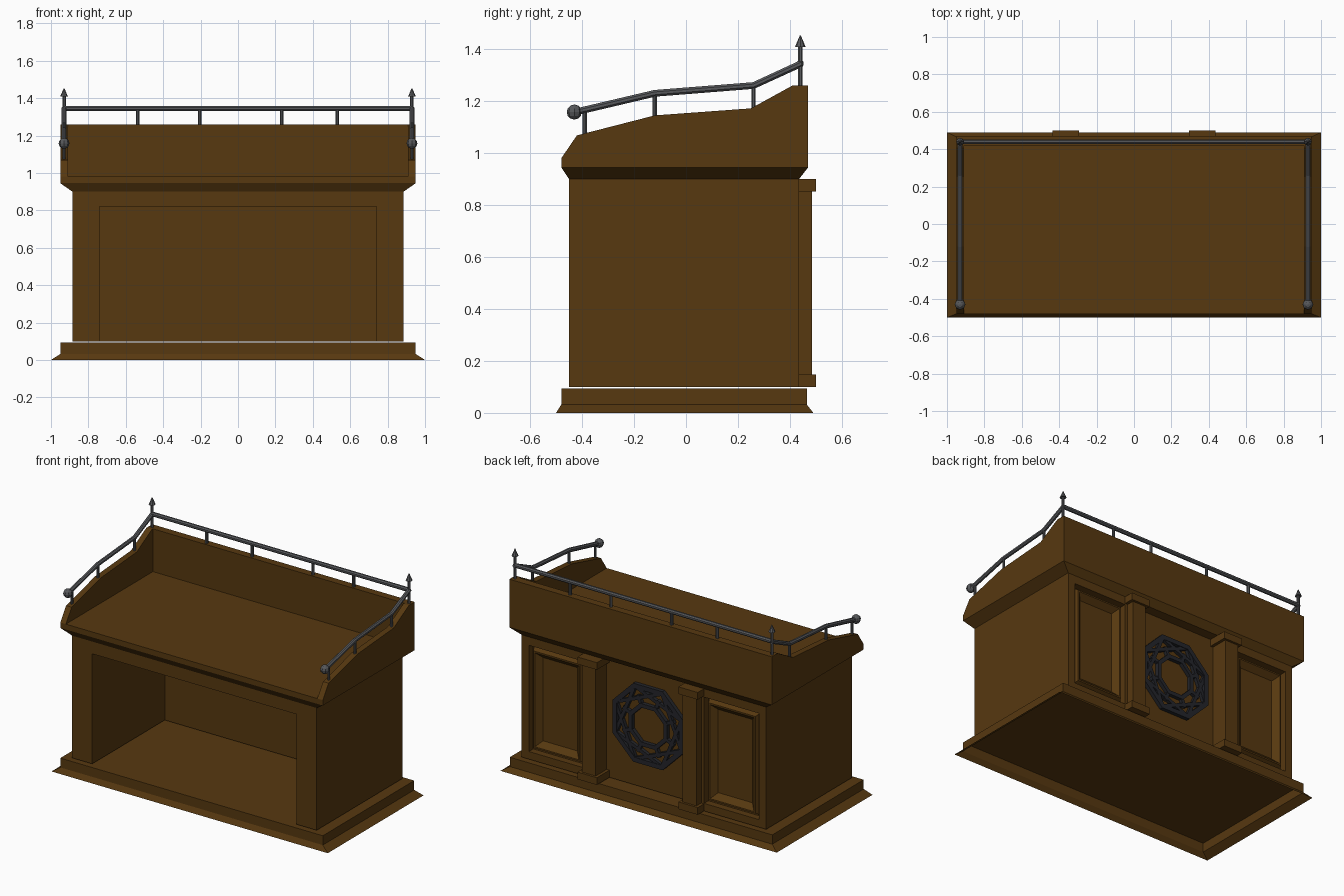
import bpy, bmesh, math
from mathutils import Vector

if "Cube" in bpy.data.objects:
    bpy.data.objects.remove(bpy.data.objects["Cube"])


def material(name, rgb):
    m = bpy.data.materials.new(name)
    m.diffuse_color = (*rgb, 1)
    m.use_nodes = True
    m.node_tree.nodes["Principled BSDF"].inputs["Base Color"].default_value = m.diffuse_color
    return m


WOOD = material("dark_wood", (0.095, 0.040, 0.005))
METAL = material("grey_metal", (0.095, 0.098, 0.105))
IRON = material("black_iron", (0.017, 0.018, 0.023))


def finish(name, bm, mat, recalc=True):
    if recalc:
        bmesh.ops.recalc_face_normals(bm, faces=bm.faces)
    me = bpy.data.meshes.new(name)
    bm.to_mesh(me)
    bm.free()
    me.materials.append(mat)
    ob = bpy.data.objects.new(name, me)
    bpy.context.collection.objects.link(ob)
    return ob


def loft(name, rings, mat, cap_start=True, cap_end=True):
    """Skin a list of point rings with quads."""
    bm = bmesh.new()
    vs = [[bm.verts.new(p) for p in r] for r in rings]
    n = len(vs[0])
    for a, b in zip(vs, vs[1:]):
        for i in range(n):
            j = (i + 1) % n
            bm.faces.new((a[i], a[j], b[j], b[i]))
    if cap_start:
        bm.faces.new(vs[0][::-1])
    if cap_end:
        bm.faces.new(vs[-1])
    return finish(name, bm, mat, recalc=cap_start or cap_end)


def rect(x0, x1, y0, y1, z):
    return [(x0, y0, z), (x1, y0, z), (x1, y1, z), (x0, y1, z)]


def box(name, x0, x1, y0, y1, z0, z1, mat=WOOD):
    return loft(name, [rect(x0, x1, y0, y1, z0), rect(x0, x1, y0, y1, z1)], mat)


def cut(ob, cutter):
    """Apply a boolean cut and discard the cutter."""
    cutter.hide_render = True
    mod = ob.modifiers.new("cut", 'BOOLEAN')
    mod.operation, mod.solver, mod.object = 'DIFFERENCE', 'EXACT', cutter
    dg = bpy.context.evaluated_depsgraph_get()
    dg.update()
    me = bpy.data.meshes.new_from_object(ob.evaluated_get(dg))
    ob.modifiers.clear()
    ob.data = me
    bpy.data.objects.remove(cutter)


def tube(name, path, r, mat=METAL, n=8):
    """Round bar along a path lying in a plane, mitred at the bends."""
    pts = [Vector(p) for p in path]
    rings = []
    d0 = (pts[1] - pts[0]).normalized()
    side = d0.cross(Vector((1, 0, 0)) if abs(d0.x) < 0.5 else Vector((0, 1, 0))).cross(d0).normalized()
    for i, p in enumerate(pts):
        a, b = pts[max(i - 1, 0)], pts[min(i + 1, len(pts) - 1)]
        t = (b - a).normalized()
        up = t.cross(side).normalized()
        rings.append([p + r * (math.cos(k) * side + math.sin(k) * up)
                      for k in (2 * math.pi * (q + 0.5) / n for q in range(n))])
    return loft(name, rings, mat)


# Plinth: flared skirt, open underneath
loft("plinth", [rect(-1, 1, -0.5, 0.49, 0), rect(-0.95, 0.95, -0.48, 0.465, 0.032),
                rect(-0.95, 0.95, -0.48, 0.465, 0.093)], WOOD, cap_start=False)

# Body: plan with a recess in the middle of the back, shelf cut in the front
plan = [(-0.885, -0.45), (0.885, -0.45), (0.885, 0.435), (0.33, 0.435),
        (0.33, 0.37), (-0.33, 0.37), (-0.33, 0.435), (-0.885, 0.435)]
body = loft("body", [[(x, y, z) for x, y in plan] for z in (0.1, 0.905)], WOOD)
cut(body, box("shelf_cutter", -0.74, 0.74, -0.6, 0.30, 0.0, 0.82))

# Back panels: cut recess with a ridged moulding inside
for s, tag in ((-1, "left"), (1, "right")):
    xa, xb = sorted((s * 0.435, s * 0.833))
    cut(body, box("panel_cutter", xa, xb, 0.39, 0.6, 0.15, 0.845))
    rings = [[(x, y, z) for x, z in ((xa + i, 0.15 + i), (xb - i, 0.15 + i),
                                     (xb - i, 0.845 - i), (xa + i, 0.845 - i))]
             for i, y in ((0.008, 0.391), (0.03, 0.43), (0.04, 0.43), (0.075, 0.395))]
    loft(tag + "_panel_moulding", rings, WOOD, cap_start=False)

    # Pilaster with cap and foot
    c = s * 0.365
    box(tag + "_pilaster", c - 0.05, c + 0.05, 0.36, 0.485, 0.12, 0.88)
    box(tag + "_pilaster_foot", c - 0.07, c + 0.07, 0.37, 0.5, 0.1, 0.147)
    box(tag + "_pilaster_cap", c - 0.07, c + 0.07, 0.37, 0.5, 0.853, 0.9)

# Counter slab with chamfered underside
loft("counter", [rect(-0.885, 0.885, -0.45, 0.435, 0.9), rect(-0.95, 0.95, -0.48, 0.47, 0.945),
                 rect(-0.95, 0.95, -0.48, 0.47, 0.98)], WOOD)

# Raised back and curved side boards
box("back_board", -0.95, 0.95, 0.42, 0.47, 0.98, 1.26)
side = [(-0.48, 0.98), (-0.42, 1.068), (-0.12, 1.145), (0.25, 1.172),
        (0.41, 1.26), (0.47, 1.26), (0.47, 0.98)]
for s, tag in ((-1, "left"), (1, "right")):
    loft(tag + "_side_board", [[(s * x, y, z) for y, z in side] for x in (0.91, 0.95)], WOOD)

    # Side rail, its posts, ball end and corner finial
    x = s * 0.93
    tube(tag + "_rail", [(x, -0.43, 1.157), (x, -0.12, 1.23), (x, 0.26, 1.26), (x, 0.445, 1.345)], 0.014)
    for i, (y, z0, z1) in enumerate(((-0.39, 1.06, 1.165), (-0.12, 1.13, 1.23), (0.26, 1.16, 1.26))):
        tube(f"{tag}_rail_post_{i}", [(x, y, z0), (x, y, z1)], 0.009)
    tube(tag + "_corner_post", [(x, 0.44, 1.25), (x, 0.44, 1.41)], 0.010)
    bm = bmesh.new()
    bmesh.ops.create_uvsphere(bm, u_segments=8, v_segments=6, radius=0.029)
    bmesh.ops.translate(bm, verts=bm.verts, vec=(x, -0.43, 1.158))
    finish(tag + "_rail_ball", bm, METAL)
    bm = bmesh.new()
    bmesh.ops.create_cone(bm, cap_ends=True, segments=8, radius1=0.021, radius2=0.002, depth=0.045)
    bmesh.ops.translate(bm, verts=bm.verts, vec=(x, 0.44, 1.43))
    finish(tag + "_finial", bm, METAL)

# Back rail and posts
tube("back_rail", [(-0.93, 0.44, 1.345), (0.93, 0.44, 1.345)], 0.014)
for i, x in enumerate((-0.535, -0.205, 0.235, 0.53)):
    tube(f"back_rail_post_{i}", [(x, 0.44, 1.25), (x, 0.44, 1.345)], 0.010)

# Octagonal lattice medallion on the back
CZ, Y0, Y1 = 0.52, 0.365, 0.395


def polar(r, a, y):
    return (r * math.cos(a), y, CZ + r * math.sin(a))


def ring(name, ri, ro, n):
    """Flat polygonal ring with thickness."""
    bm = bmesh.new()
    rows = [[bm.verts.new(polar(r, 2 * math.pi * (k + 0.5) / n, y)) for k in range(n)]
            for r, y in ((ri, Y0), (ro, Y0), (ro, Y1), (ri, Y1))]
    for q in range(4):
        a, b = rows[q], rows[(q + 1) % 4]
        for k in range(n):
            j = (k + 1) % n
            bm.faces.new((a[k], a[j], b[j], b[k]))
    finish(name, bm, IRON)


def strut(name, p, q, w=0.011):
    """Flat bar between two points of the medallion."""
    p, q = Vector(p), Vector(q)
    n = (q - p).cross(Vector((0, 1, 0))).normalized() * w
    base = [p - n, q - n, q + n, p + n]
    loft(name, [[(v.x, y, v.z) for v in base] for y in (Y0, Y1 - 0.003)], IRON)


ring("medallion_rim", 0.245, 0.278, 8)
ring("medallion_hub", 0.122, 0.15, 8)
for k in range(8):
    a = math.pi / 4 * (k + 0.5)
    strut(f"medallion_chord_{k}", polar(0.258, a, 0), polar(0.258, a + math.pi / 2, 0))
    strut(f"medallion_spoke_{k}", polar(0.14, a, 0), polar(0.2, a, 0))
